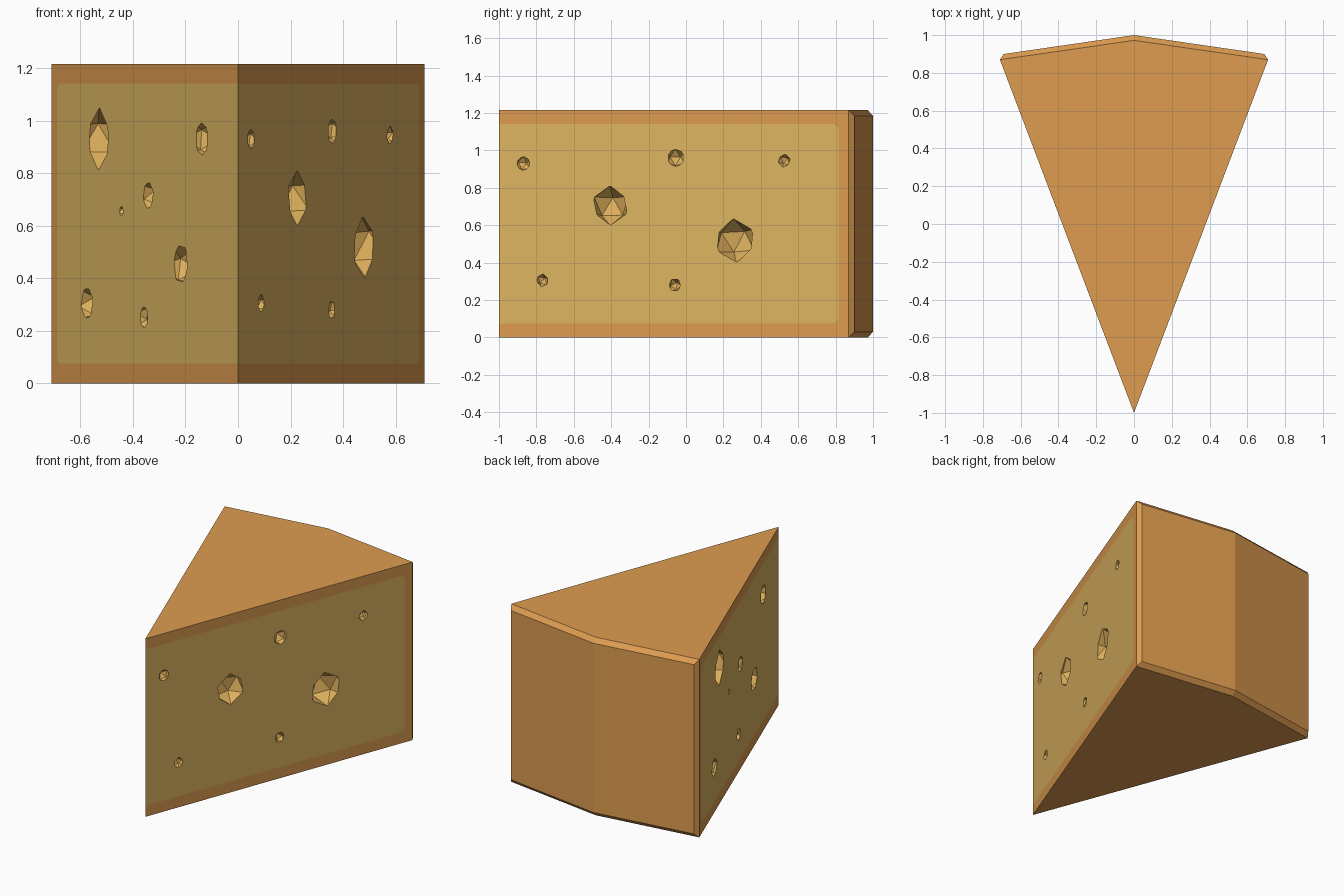
import bpy, bmesh, math, random
from mathutils import Matrix, Vector, Euler

if "Cube" in bpy.data.objects:
    bpy.data.objects.remove(bpy.data.objects["Cube"])

random.seed(4)
H, BEV = 1.215, 0.03            # height, back edge bevel
TIP, CX, CY = -1.0, 0.71, 0.87  # tip y and back corner


def material(name, rgb):
    m = bpy.data.materials.new(name)
    m.diffuse_color = (*rgb, 1)
    m.use_nodes = True
    m.node_tree.nodes["Principled BSDF"].inputs["Base Color"].default_value = m.diffuse_color
    return m


MATS = [material("orange_rind", (0.730, 0.332, 0.080)),
        material("yellow_cheese", (0.730, 0.462, 0.122)),
        material("hole_cheese", (0.740, 0.440, 0.108))]


def make_object(name, bm):
    bmesh.ops.recalc_face_normals(bm, faces=bm.faces[:])
    me = bpy.data.meshes.new(name)
    bm.to_mesh(me)
    bm.free()
    for m in MATS:
        me.materials.append(m)
    ob = bpy.data.objects.new(name, me)
    bpy.context.collection.objects.link(ob)
    return ob


def on_side(sx, y, z):
    """Point on a cut side of the wedge (sx = 1 right, -1 left)."""
    return Vector((sx * CX * (y - TIP) / (CY - TIP), y, z))


# Wedge body
bm = bmesh.new()


def face(points, mat=0):
    f = bm.faces.new([bm.verts.new(p) for p in points])
    f.material_index = mat


rim = [(CX, CY), (0, 0.972), (-CX, CY)]
back = [(0.69, 0.90), (0, 1.0), (-0.69, 0.90)]
for z, zb in ((0, BEV), (H, H - BEV)):
    face([(0, TIP, z)] + [(x, y, z) for x, y in rim])
    for i in (0, 1):            # bevel strips along the curved back
        face([(*rim[i], z), (*rim[i + 1], z), (*back[i + 1], zb), (*back[i], zb)])
for i in (0, 1):                # two back faces
    face([(*back[i], BEV), (*back[i + 1], BEV),
          (*back[i + 1], H - BEV), (*back[i], H - BEV)])

# Cut sides: rounded yellow panel inside a rind border
Z0, Z1, PY, R = 0.075, 1.142, 0.815, 0.035
arc = [(PY - R + R * math.sin(a), Z0 + R - R * math.cos(a))
       for a in (math.radians(22.5 * k) for k in range(5))]
panel = [(TIP, Z0)] + arc + [(y, Z0 + Z1 - z) for y, z in reversed(arc)] + [(TIP, Z1)]
for sx in (1, -1):
    face([on_side(sx, y, z) for y, z in panel], 1)
    border = [(TIP, H), (CY, H), (CY, 0), (TIP, 0)] + panel
    face([on_side(sx, y, z) for y, z in border])
    face([(sx * CX, CY, 0), (sx * CX, CY, H),
          (sx * 0.69, 0.90, H - BEV), (sx * 0.69, 0.90, BEV)])
bmesh.ops.remove_doubles(bm, verts=bm.verts[:], dist=1e-4)
wedge = make_object("cheese_wedge", bm)

# Faceted holes: (side, y, z, radius)
holes = [(1, -0.87, 0.93, 0.042), (1, -0.055, 0.96, 0.053), (1, 0.525, 0.945, 0.036),
         (1, -0.405, 0.705, 0.107), (1, 0.262, 0.518, 0.119),
         (1, -0.768, 0.305, 0.036), (1, -0.06, 0.28, 0.037)]
for x, z, r in ((0.53, 0.93, 0.119), (0.138, 0.93, 0.072), (0.342, 0.715, 0.056),
                (0.444, 0.655, 0.021), (0.218, 0.455, 0.082),
                (0.575, 0.305, 0.067), (0.358, 0.252, 0.046)):
    holes.append((-1, TIP + x / CX * (CY - TIP), z, r))
bm = bmesh.new()
for sx, y, z, r in holes:
    tilt = 0.1 if r > 0.1 else 1.0
    rot = Euler((random.uniform(-tilt, tilt), random.uniform(-tilt, tilt),
                 random.uniform(0, 6.28))).to_matrix().to_4x4()
    bmesh.ops.create_icosphere(bm, subdivisions=1, radius=r,
                               matrix=Matrix.Translation(on_side(sx, y, z)) @ rot)
for f in bm.faces:
    f.material_index = 2
cutter = make_object("hole_cutter", bm)
cutter.hide_render = True

mod = wedge.modifiers.new("holes", 'BOOLEAN')
mod.operation, mod.solver, mod.object = 'DIFFERENCE', 'EXACT', cutter
bpy.context.view_layer.objects.active = wedge
wedge.select_set(True)
bpy.ops.object.modifier_apply(modifier=mod.name)
bpy.data.objects.remove(cutter)
